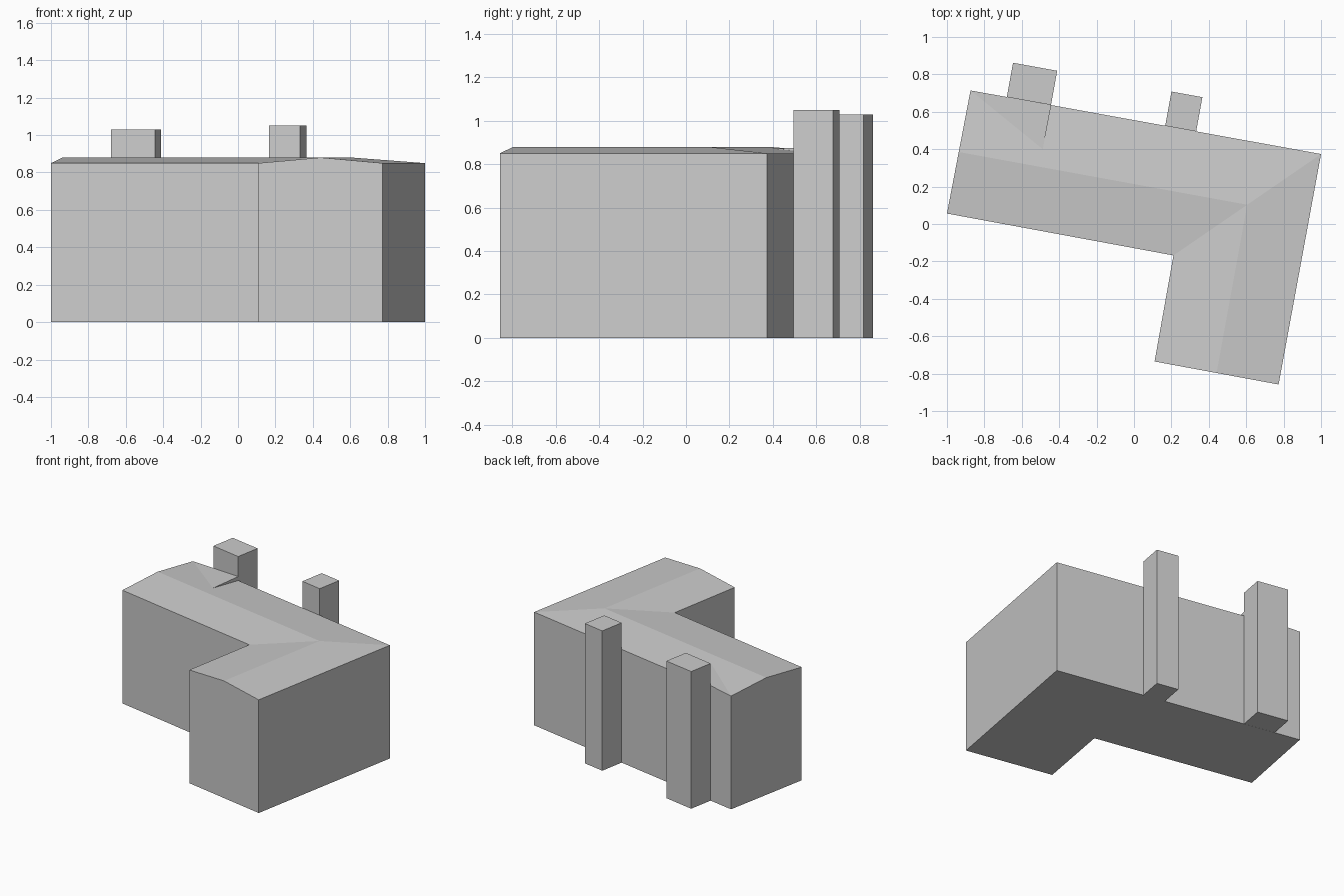
import bpy
import bmesh
from mathutils import Vector

cube = bpy.data.objects.get("Cube")
if cube:
    bpy.data.objects.remove(cube, do_unlink=True)

EAVE, RIDGE = 0.85, 0.88

grey = bpy.data.materials.new("light grey")
grey.use_nodes = True
colour = (0.6, 0.6, 0.6, 1)
grey.diffuse_color = colour
grey.node_tree.nodes["Principled BSDF"].inputs["Base Color"].default_value = colour


def add_object(name, bm):
    bmesh.ops.recalc_face_normals(bm, faces=bm.faces[:])
    mesh = bpy.data.meshes.new(name)
    bm.to_mesh(mesh)
    bm.free()
    mesh.materials.append(grey)
    obj = bpy.data.objects.new(name, mesh)
    bpy.context.collection.objects.link(obj)
    return obj


def ring(bm, points, z):
    return [bm.verts.new((x, y, z)) for x, y in points]


def prism(name, points, height):
    bm = bmesh.new()
    base = bm.faces.new(ring(bm, points, 0))
    top = bmesh.ops.extrude_face_region(bm, geom=[base], use_keep_orig=True)["geom"]
    verts = [v for v in top if isinstance(v, bmesh.types.BMVert)]
    bmesh.ops.translate(bm, verts=verts, vec=(0, 0, height))
    return add_object(name, bm)


# L-shaped plan: wing front, inner corner, leg end, outer corner, wing back
plan = [(-1.0, 0.056), (0.211, -0.168), (0.11, -0.735),
        (0.773, -0.858), (1.0, 0.374), (-0.874, 0.714)]

# House body with gable ends, hip and valley
bm = bmesh.new()
floor = ring(bm, plan, 0)
a, b, c, d, e, f = eaves = ring(bm, plan, EAVE)


def ridge_point(p, q):
    middle = (p.co + q.co) / 2
    return bm.verts.new((middle.x, middle.y, RIDGE))


wing_end, bend, leg_end = ridge_point(a, f), ridge_point(b, e), ridge_point(c, d)
gables = {2: leg_end, 5: wing_end}
bm.faces.new(floor)
for i in range(6):
    j = (i + 1) % 6
    peak = [gables[i]] if i in gables else []
    bm.faces.new([floor[i], floor[j], eaves[j]] + peak + [eaves[i]])
for slope in ((a, b, bend, wing_end), (b, c, leg_end, bend),
              (d, e, bend, leg_end), (e, f, wing_end, bend)):
    bm.faces.new(slope)
add_object("house_body", bm)

# Small raised roof wedge beside the large chimney
bm = bmesh.new()
corner, low, high, tip = [bm.verts.new(p) for p in (
    (-0.874, 0.714, EAVE), (-0.443, 0.636, EAVE),
    (-0.443, 0.636, RIDGE), (-0.488, 0.398, 0.8715))]
for face in ((corner, low, high), (low, tip, high),
             (corner, high, tip), (corner, tip, low)):
    bm.faces.new(face)
add_object("roof_wedge", bm)


# Chimneys standing against the back wall
def chimney(name, start, width, depth, height):
    along = (Vector(plan[4]) - Vector(plan[5])).normalized()
    out = Vector((-along.y, along.x))
    p = Vector(start)
    prism(name, [p, p + along * width, p + along * width + out * depth,
                 p + out * depth], height)


chimney("large_chimney", (-0.68, 0.679), 0.24, 0.186, 1.03)
chimney("small_chimney", (0.167, 0.525), 0.168, 0.186, 1.05)
